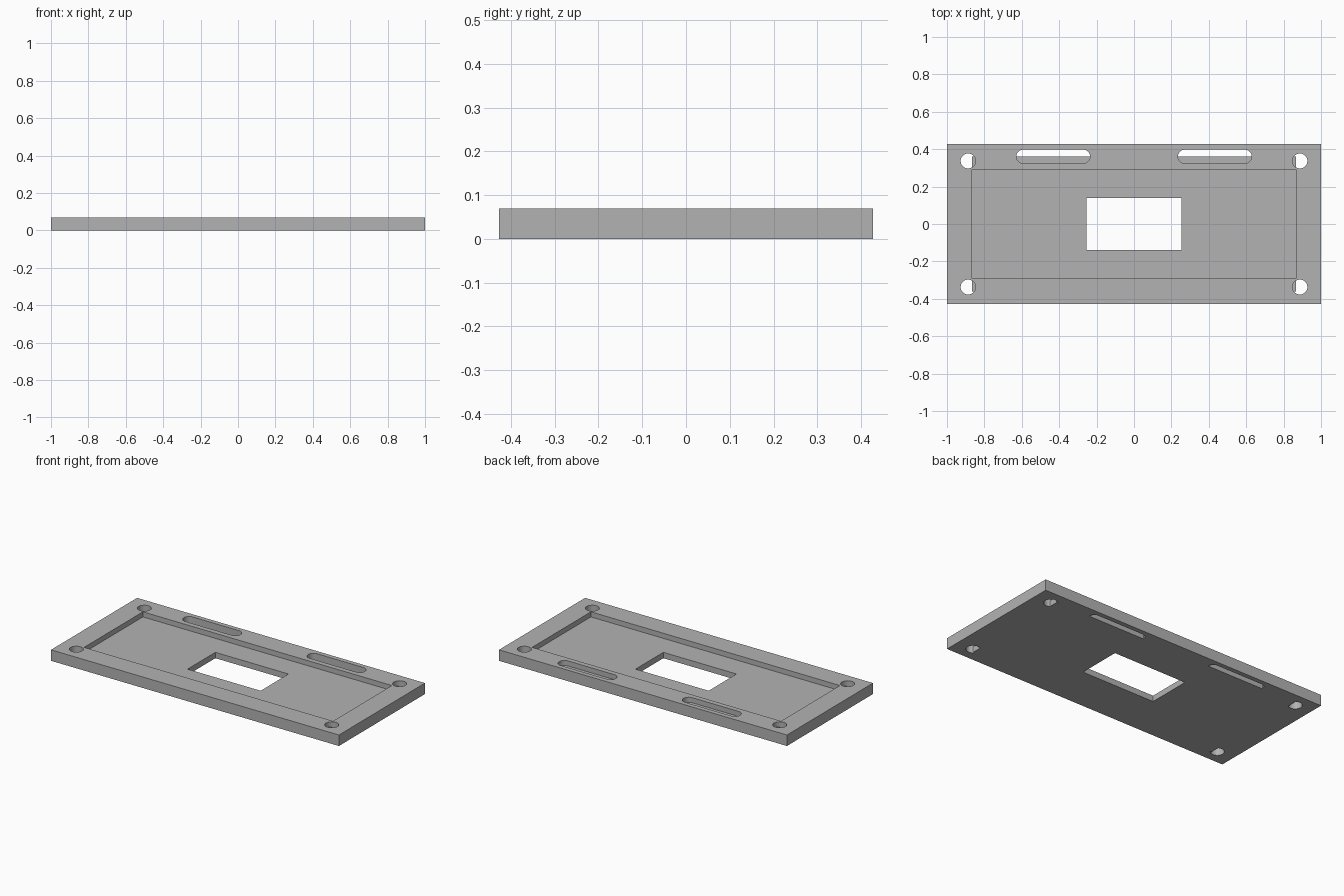
import bpy
import bmesh
from mathutils import Matrix, Vector

if "Cube" in bpy.data.objects:
    bpy.data.objects.remove(bpy.data.objects["Cube"], do_unlink=True)

HEIGHT = 0.069
FLOOR = 0.037

grey = bpy.data.materials.new("mid grey")
grey.use_nodes = True
colour = (0.45, 0.45, 0.45, 1)
grey.diffuse_color = colour
grey.node_tree.nodes["Principled BSDF"].inputs["Base Color"].default_value = colour


def add_object(name, bm):
    mesh = bpy.data.meshes.new(name)
    bm.to_mesh(mesh)
    bm.free()
    mesh.materials.append(grey)
    obj = bpy.data.objects.new(name, mesh)
    bpy.context.collection.objects.link(obj)
    return obj


def box(name, half_x, half_y, z0, z1):
    bm = bmesh.new()
    size = Matrix.Diagonal((2 * half_x, 2 * half_y, z1 - z0, 1))
    bmesh.ops.create_cube(bm, size=1, matrix=Matrix.Translation((0, 0, (z0 + z1) / 2)) @ size)
    return add_object(name, bm)


def round_cutter(name, x, y, radius, stretch=0):
    """Upright cylinder, pulled apart along x into a slot when stretched."""
    bm = bmesh.new()
    bmesh.ops.create_circle(bm, cap_ends=True, radius=radius, segments=32,
                            matrix=Matrix.Rotation(0.0982, 4, "Z"))
    for v in bm.verts:
        v.co += Vector((x + (stretch if v.co.x > 0 else -stretch), y, -0.1))
    ext = bmesh.ops.extrude_face_region(bm, geom=bm.faces[:])
    for v in ext["geom"]:
        if isinstance(v, bmesh.types.BMVert):
            v.co.z += 0.3
    bmesh.ops.recalc_face_normals(bm, faces=bm.faces[:])
    return add_object(name, bm)


def combine(target, other, operation):
    mod = target.modifiers.new(other.name, "BOOLEAN")
    mod.operation = operation
    mod.solver = "EXACT"
    mod.object = other
    other.hide_render = True
    bpy.context.view_layer.objects.active = target
    bpy.ops.object.modifier_apply(modifier=mod.name)
    bpy.data.objects.remove(other, do_unlink=True)


# Outer frame with its open middle
plate = box("mounting_plate", 1, 0.427, 0, HEIGHT)
combine(plate, box("pocket_cutter", 0.865, 0.292, -0.1, 0.2), "DIFFERENCE")

# Corner screw holes and the two rear slots
for side in (-1, 1):
    for end in (-1, 1):
        combine(plate, round_cutter("hole_cutter", side * 0.887, end * 0.337, 0.04), "DIFFERENCE")
    combine(plate, round_cutter("slot_cutter", side * 0.432, 0.361, 0.037, 0.16), "DIFFERENCE")

# Recessed floor, reaching partly under the holes and slots
combine(plate, box("floor_panel", 0.865, 0.361, 0, FLOOR), "UNION")

# Central window
combine(plate, box("window_cutter", 0.254, 0.138, -0.1, 0.2), "DIFFERENCE")

bpy.ops.object.select_all(action="DESELECT")
plate.select_set(True)
bpy.context.view_layer.objects.active = plate
bpy.ops.object.shade_smooth_by_angle()
